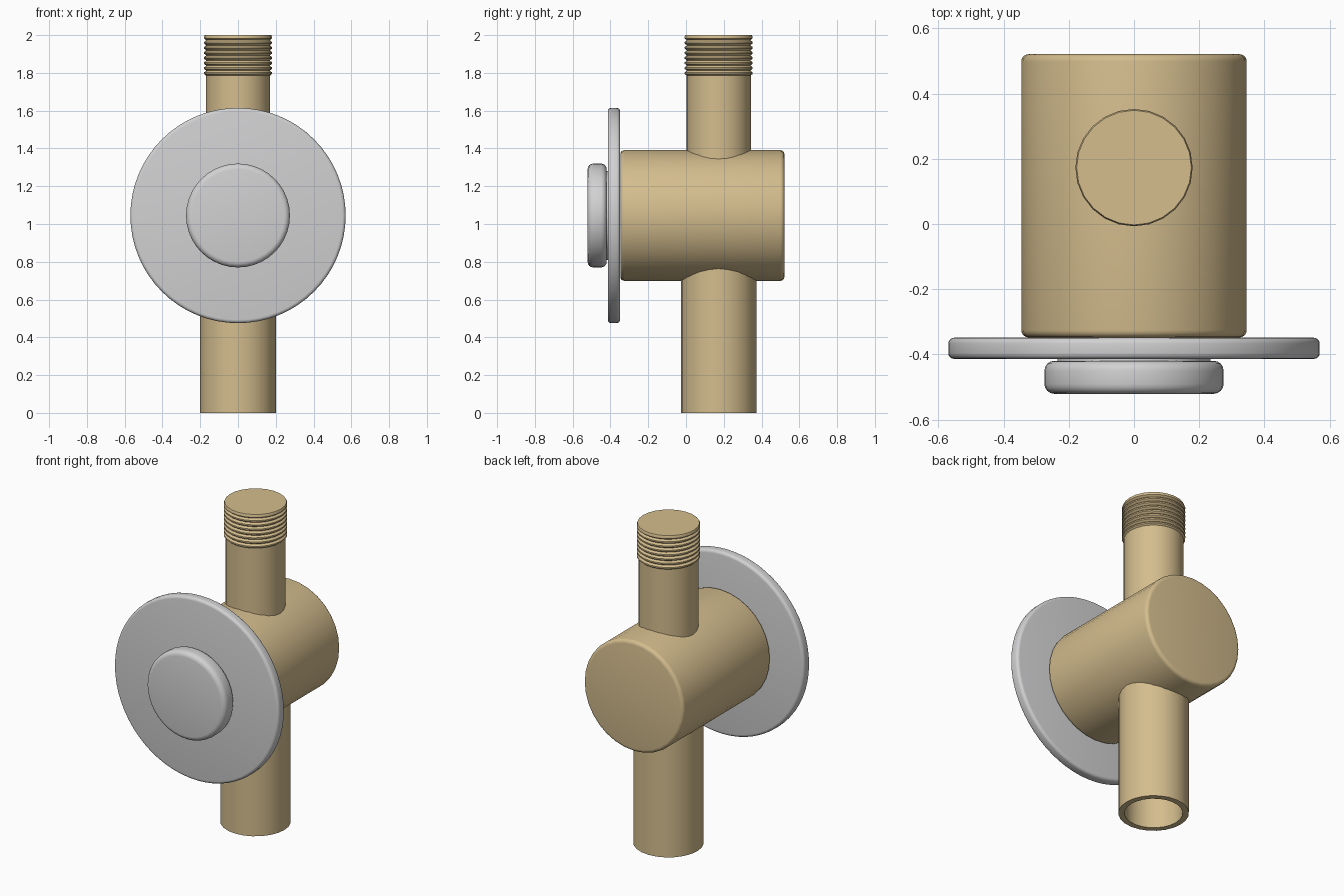
import bpy, bmesh, math
from mathutils import Matrix

cube = bpy.data.objects.get("Cube")
if cube:
    bpy.data.objects.remove(cube, do_unlink=True)


def material(name, rgb):
    m = bpy.data.materials.new(name)
    m.use_nodes = True
    m.diffuse_color = (*rgb, 1)
    m.node_tree.nodes["Principled BSDF"].inputs["Base Color"].default_value = (*rgb, 1)
    return m


brass = material("brass", (0.66, 0.51, 0.27))
chrome = material("chrome", (0.64, 0.64, 0.65))


def lathe(name, profile, sides, mat, location, forward=False):
    """Spin (radius, height) points about z; forward tips the axis to point along +y."""
    bm = bmesh.new()
    verts = [bm.verts.new((r, 0, h)) for r, h in profile]
    edges = [bm.edges.new(pair) for pair in zip(verts, verts[1:])]
    bmesh.ops.spin(bm, geom=verts + edges, cent=(0, 0, 0), axis=(0, 0, 1),
                   angle=math.tau, steps=sides, use_duplicate=False)
    bmesh.ops.remove_doubles(bm, verts=bm.verts, dist=0.0005)
    bmesh.ops.recalc_face_normals(bm, faces=bm.faces)
    if forward:
        bm.transform(Matrix.Rotation(-math.pi / 2, 4, "X"))
    mesh = bpy.data.meshes.new(name)
    bm.to_mesh(mesh)
    bm.free()
    mesh.materials.append(mat)
    obj = bpy.data.objects.new(name, mesh)
    bpy.context.collection.objects.link(obj)
    obj.location = location
    bpy.ops.object.select_all(action="DESELECT")
    obj.select_set(True)
    bpy.context.view_layer.objects.active = obj
    bpy.ops.object.shade_smooth_by_angle(angle=math.radians(35))
    return obj


def rounded_disc(radius, start, end, bevel, steps=4):
    """Profile of a solid disc with both rims rounded."""
    arc = [i / steps * math.pi / 2 for i in range(steps + 1)]
    low = [(radius - bevel + bevel * math.sin(a), start + bevel - bevel * math.cos(a)) for a in arc]
    high = [(r, start + end - h) for r, h in reversed(low)]
    return [(0, start)] + low + high + [(0, end)]


AXIS_Z = 1.045
PIPE_Y = 0.173

# Horizontal valve body, wall plate and push button
lathe("valve_body", rounded_disc(0.346, -0.348, 0.521, 0.022), 32, brass, (0, 0, AXIS_Z), True)
lathe("wall_plate", rounded_disc(0.57, -0.414, -0.349, 0.018), 64, chrome, (0, 0, AXIS_Z), True)
lathe("push_button", rounded_disc(0.275, -0.521, -0.42, 0.03), 40, chrome, (0, 0, AXIS_Z), True)
lathe("button_stem", [(0, -0.43), (0.235, -0.43), (0.235, -0.4), (0, -0.4)], 32, chrome,
      (0, 0, AXIS_Z), True)

# Hollow outlet pipe below the body
lathe("outlet_pipe", [(0, 0.8), (0.165, 0.8), (0.165, 0), (0.2, 0), (0.2, 0.85), (0, 0.85)],
      24, brass, (0, PIPE_Y, 0))

# Solid inlet pipe above the body
lathe("inlet_pipe", [(0, 1.25), (0.17, 1.25), (0.17, 1.8), (0, 1.8)], 24, brass, (0, PIPE_Y, 0))

# Threaded end, made of repeated ridges
RIDGES, BOTTOM, TOP = 8, 1.785, 2.0
pitch = (TOP - BOTTOM) / RIDGES
thread = [(0, BOTTOM), (0.168, BOTTOM)]
for i in range(RIDGES):
    z = BOTTOM + i * pitch
    thread += [(0.18, z + 0.35 * pitch), (0.18, z + 0.65 * pitch), (0.168, z + pitch)]
thread[-1] = (0.176, TOP)
thread.append((0, TOP))
lathe("inlet_thread", thread, 24, brass, (0, PIPE_Y, 0))
